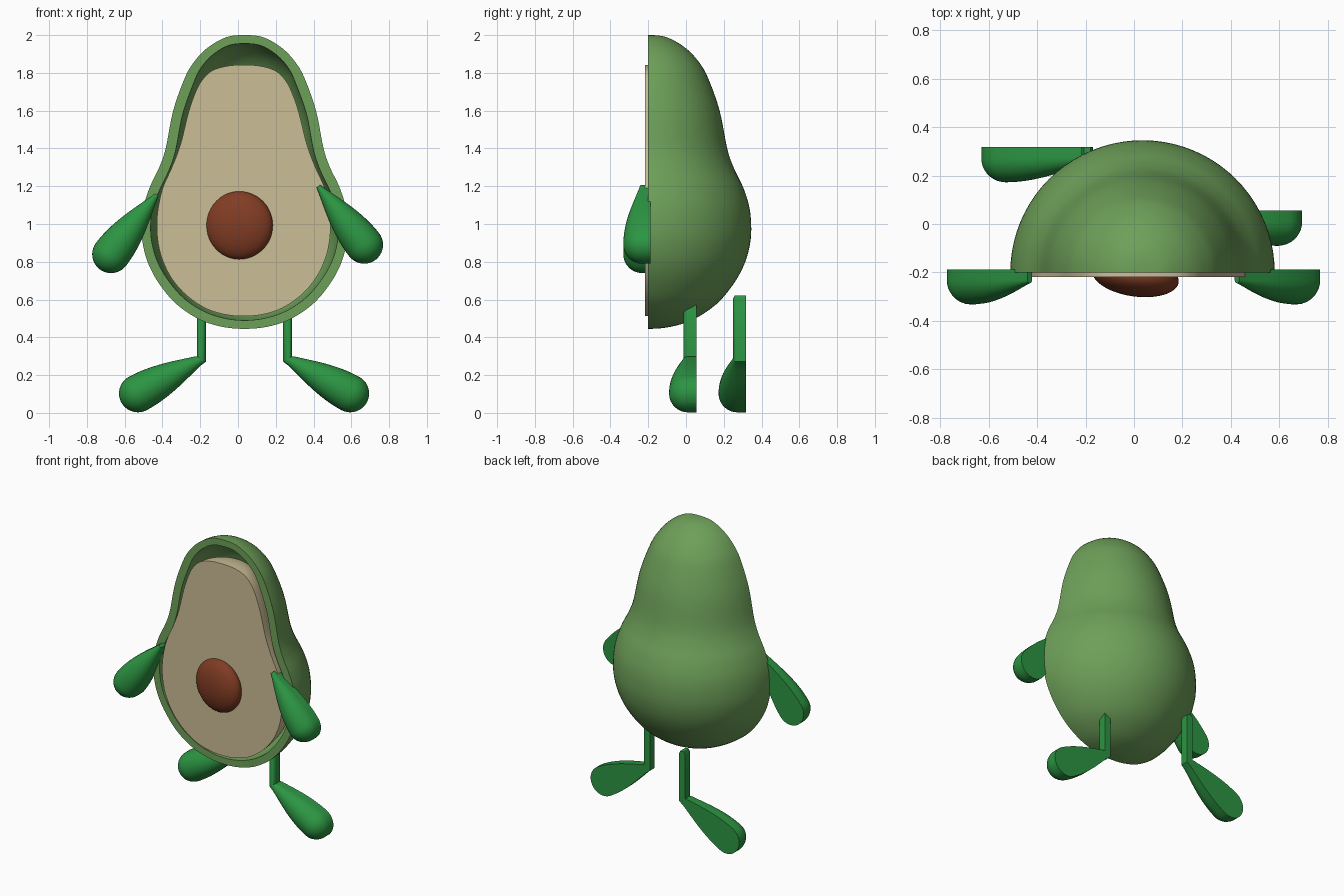
import bpy, bmesh, math
from mathutils import Vector

if "Cube" in bpy.data.objects:
    bpy.data.objects.remove(bpy.data.objects["Cube"])


def material(name, rgb):
    m = bpy.data.materials.new(name)
    m.diffuse_color = (*rgb, 1)
    m.use_nodes = True
    m.node_tree.nodes["Principled BSDF"].inputs["Base Color"].default_value = m.diffuse_color
    return m


SKIN = material("skin_green", (0.155, 0.35, 0.10))
LIMB = material("limb_green", (0.025, 0.30, 0.055))
CREAM = material("flesh_cream", (0.60, 0.51, 0.30))
BROWN = material("pit_brown", (0.22, 0.045, 0.017))


def finish(bm, name, mat):
    bmesh.ops.remove_doubles(bm, verts=bm.verts, dist=0.0002)
    bmesh.ops.recalc_face_normals(bm, faces=bm.faces)
    me = bpy.data.meshes.new(name)
    bm.to_mesh(me)
    bm.free()
    ob = bpy.data.objects.new(name, me)
    bpy.context.collection.objects.link(ob)
    me.materials.append(mat)
    bpy.ops.object.select_all(action='DESELECT')
    ob.select_set(True)
    bpy.context.view_layer.objects.active = ob
    bpy.ops.object.shade_smooth_by_angle(angle=math.radians(35))
    return ob


def smooth_profile(pts, steps=5):
    """Spline through (radius, z) points, round at both poles."""
    p = [Vector(q) for q in pts]
    p = [Vector((-p[1].x, p[1].y))] + p + [Vector((-p[-2].x, p[-2].y))]
    out = []
    for a, b, c, d in zip(p, p[1:], p[2:], p[3:]):
        for i in range(steps):
            t = i / steps
            q = 0.5 * (2 * b + (c - a) * t + (2 * a - 5 * b + 4 * c - d) * t * t
                       + (3 * b - a - 3 * c + d) * t ** 3)
            out.append((max(q.x, 0), q.y))
    out.append(tuple(pts[-1]))
    return out


def half_turn(bm, prof, cx, cy, n=40):
    """Sweep a profile half a turn towards the back; returns vertex columns."""
    cols = []
    for i in range(n + 1):
        a = math.pi * i / n
        cols.append([bm.verts.new((cx + r * math.cos(a), cy + r * math.sin(a), z))
                     for r, z in prof])
    for c, d in zip(cols, cols[1:]):
        for j in range(len(prof) - 1):
            bm.faces.new((c[j], d[j], d[j + 1], c[j + 1]))
    return cols


# Hollow outer skin with a flat front rim
outer = [(0, 2.0), (0.1, 1.988), (0.2, 1.93), (0.27, 1.855), (0.318, 1.77),
         (0.378, 1.6), (0.418, 1.4), (0.452, 1.3), (0.50, 1.2), (0.533, 1.1),
         (0.545, 1.0), (0.54, 0.9), (0.51, 0.79), (0.45, 0.68), (0.36, 0.575),
         (0.24, 0.495), (0.12, 0.456), (0, 0.445)]
inner = [(0, 1.955), (0.09, 1.943), (0.175, 1.89), (0.235, 1.82), (0.272, 1.74),
         (0.328, 1.58), (0.365, 1.39), (0.402, 1.28), (0.45, 1.18), (0.485, 1.09),
         (0.497, 1.0), (0.492, 0.91), (0.465, 0.81), (0.41, 0.71), (0.325, 0.61),
         (0.22, 0.54), (0.11, 0.502), (0, 0.49)]
bm = bmesh.new()
co = half_turn(bm, smooth_profile(outer), 0.035, -0.2)
ci = half_turn(bm, smooth_profile(inner), 0.035, -0.2)
for k in (0, -1):
    for j in range(len(co[k]) - 1):
        bm.faces.new((co[k][j], co[k][j + 1], ci[k][j + 1], ci[k][j]))
finish(bm, "outer_skin", SKIN)

# Flesh sitting inside the skin, flat on the front
flesh = [(0, 1.842), (0.09, 1.836), (0.17, 1.81), (0.225, 1.755), (0.262, 1.68),
         (0.295, 1.58), (0.335, 1.42), (0.38, 1.3), (0.425, 1.2), (0.45, 1.1),
         (0.46, 1.0), (0.453, 0.9), (0.43, 0.81), (0.38, 0.71), (0.3, 0.62),
         (0.2, 0.553), (0.1, 0.521), (0, 0.512)]
bm = bmesh.new()
c = half_turn(bm, smooth_profile(flesh), 0.03, -0.218)
bm.faces.new(c[0] + c[-1][-2:0:-1])
finish(bm, "flesh", CREAM)

# Pit: flattened ball, turned slightly
bm = bmesh.new()
bmesh.ops.create_uvsphere(bm, u_segments=48, v_segments=24, radius=1)
pit = finish(bm, "pit", BROWN)
pit.scale = (0.18, 0.083, 0.18)
pit.location = (0.006, -0.216, 0.993)
pit.rotation_euler = (0, 0, math.radians(-8))


def d_tube(name, rings, y_back, n=16, depth=0.045):
    """Loft D-shaped sections: half circle in front, flat at the back."""
    bm = bmesh.new()
    loops = []
    for p, side, r, wide in rings:
        pts = [(1, 0)] + [(math.cos(math.pi * i / n), None) for i in range(n + 1)] + [(-1, 0)]
        loop = []
        for i, (u, back) in enumerate(pts):
            q = p + side * (u * r * wide)
            y = y_back if back == 0 else y_back - depth - r * math.sin(math.pi * (i - 1) / n)
            loop.append(bm.verts.new((q.x, y, q.y)))
        loops.append(loop)
    m = n + 3
    for a, b in zip(loops, loops[1:]):
        for i in range(m):
            bm.faces.new((a[i], a[(i + 1) % m], b[(i + 1) % m], b[i]))
    bm.faces.new(loops[0])
    bm.faces.new(loops[-1])
    finish(bm, name, LIMB)


def drop_rings(tip, centre, r0, r=0.1):
    """Teardrop swelling from the tip to a round end about centre."""
    tip, centre = Vector(tip), Vector(centre)
    d = (centre - tip).normalized()
    side = Vector((-d.y, d.x))
    rings = []
    for i in range(17):
        t = i / 16
        rings.append((tip.lerp(centre, t), side,
                      r0 + (r - r0) * math.sin(math.pi / 2 * t) ** 1.1, 1))
    for i in range(1, 11):
        a = math.pi / 2 * i / 10
        rings.append((centre + d * r * math.sin(a), side, max(r * math.cos(a), 0.001), 1))
    return rings


# Arms
d_tube("left_arm", drop_rings((-0.43, 1.155), (-0.672, 0.84), 0.012), -0.187)
d_tube("right_arm", drop_rings((0.425, 1.2), (0.668, 0.89), 0.012), -0.187)


# Legs: thin shank, mitred at the ankle into a teardrop foot
def leg(name, x, foot, y_back):
    ankle, r = Vector((x, 0.285)), 0.023
    rings = drop_rings(ankle, foot, r)
    shank_side = Vector((1, 0))
    mitre = (shank_side + rings[0][1]).normalized()
    rings[0] = (ankle, mitre, r, 1 / mitre.dot(shank_side))
    top = [(Vector((x, z)), shank_side, q, 1) for z, q in ((0.622, 0.014), (0.605, r))]
    d_tube(name, top + rings, y_back)


leg("left_leg", -0.193, (-0.53, 0.103), 0.317)
leg("right_leg", 0.262, (0.594, 0.103), 0.055)
